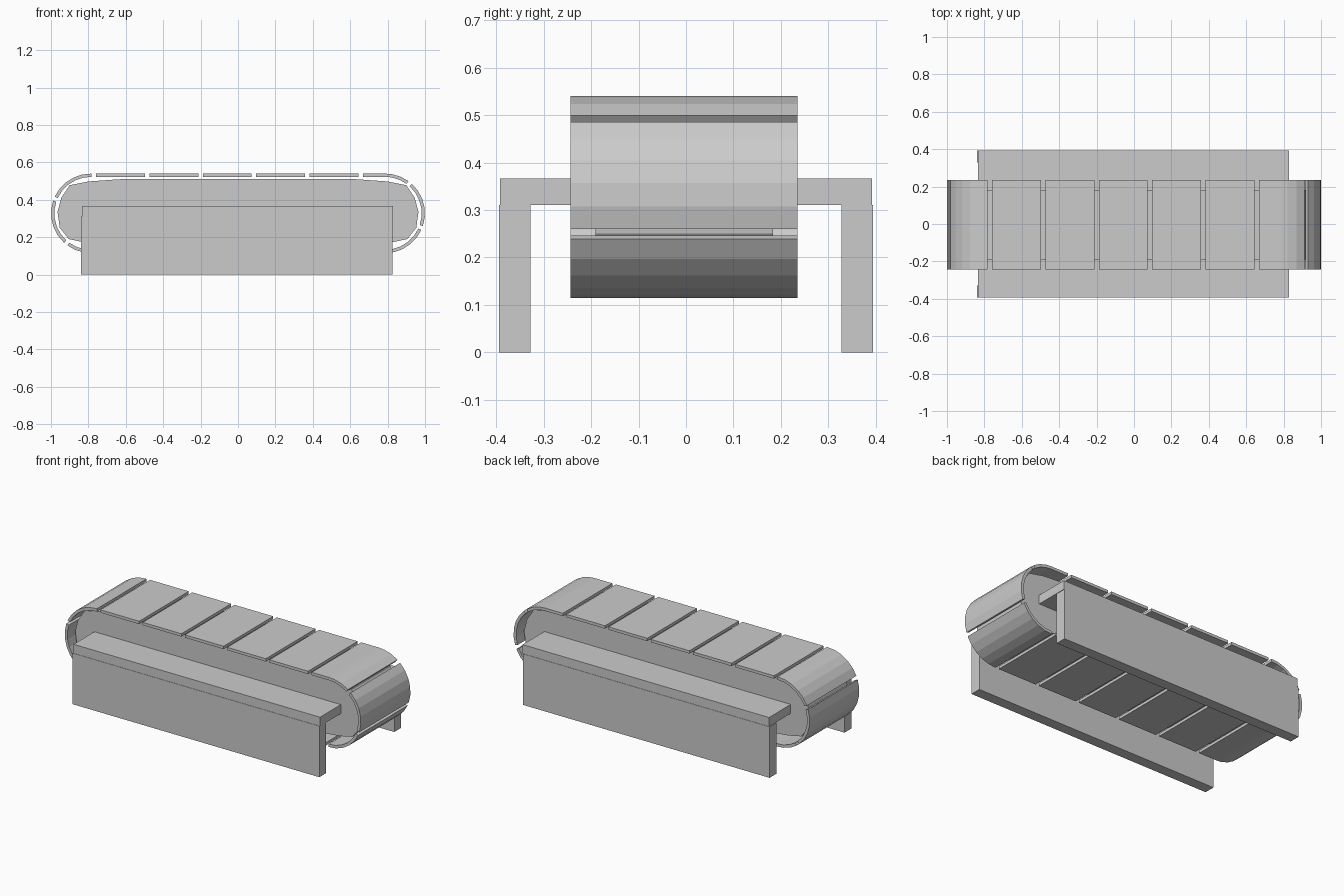
import bpy, bmesh, math

if "Cube" in bpy.data.objects:
    bpy.data.objects.remove(bpy.data.objects["Cube"])

ZC, CX = 0.3275, 0.787          # loop centre height, end-roller centre
R_OUT, R_IN = 0.2125, 0.195     # belt outer and inner radius
PITCH, GAP, COUNT = 0.285, 0.024, 16
STRAIGHT = 2 * CX
ARC = (COUNT * PITCH - 2 * STRAIGHT) / 2
YC = -0.004


def extrude_profile(name, points, y0, y1):
    """Solid from an x-z outline stretched between y0 and y1."""
    bm = bmesh.new()
    a = [bm.verts.new((x, y0, z)) for x, z in points]
    b = [bm.verts.new((x, y1, z)) for x, z in points]
    n = len(points)
    bm.faces.new(a)
    bm.faces.new(b[::-1])
    for i in range(n):
        j = (i + 1) % n
        bm.faces.new((a[i], b[i], b[j], a[j]))
    bmesh.ops.recalc_face_normals(bm, faces=bm.faces)
    mesh = bpy.data.meshes.new(name)
    bm.to_mesh(mesh)
    bm.free()
    ob = bpy.data.objects.new(name, mesh)
    bpy.context.collection.objects.link(ob)
    return ob


def box(name, x0, x1, y0, y1, z0, z1):
    return extrude_profile(name, [(x0, z0), (x1, z0), (x1, z1), (x0, z1)], y0, y1)


def loop_point(s, r):
    """Point on the belt loop, clockwise from the left end of the top run."""
    s %= COUNT * PITCH
    flip = 1
    if s >= STRAIGHT + ARC:
        s -= STRAIGHT + ARC
        flip = -1
    if s < STRAIGHT:
        x, z = -CX + s, r
    else:
        a = math.pi * (s - STRAIGHT) / ARC
        x, z = CX + r * math.sin(a), r * math.cos(a)
    return flip * x, ZC + flip * z


# Belt plates
for i in range(COUNT):
    start = CX - 0.77 + i * PITCH + GAP / 2
    steps = [start + (PITCH - GAP) * k / 5 for k in range(6)]
    # keep the bends exactly where straight runs meet the ends
    end = start + PITCH - GAP
    for b in (STRAIGHT, STRAIGHT + ARC, 2 * STRAIGHT + ARC, COUNT * PITCH):
        if start + 0.01 < b < end - 0.01:
            steps.append(b)
    steps.sort()
    outline = [loop_point(s, R_OUT) for s in steps]
    outline += [loop_point(s, R_IN) for s in reversed(steps)]
    extrude_profile(f"belt_plate_{i + 1}", outline, YC - 0.239, YC + 0.239)

# Inner bed
half = [(0.60, 0.512), (0.80, 0.498), (0.90, 0.478), (0.945, 0.41),
        (0.965, 0.335), (0.953, 0.25), (0.905, 0.19), (0.82, 0.172), (0.60, 0.15)]
bed = half + [(-x, z) for x, z in reversed(half)]
extrude_profile("conveyor_bed", bed, YC - 0.187, YC + 0.187)

# Side shelves and support walls, front and back
for label, side in (("front", -1), ("back", 1)):
    y = sorted((side * 0.17, side * 0.392))
    box(f"{label}_shelf", -0.835, 0.828, y[0], y[1], 0.311, 0.366)
    y = sorted((side * 0.328, side * 0.394))
    box(f"{label}_support_wall", -0.84, 0.825, y[0], y[1], 0.0, 0.311)
